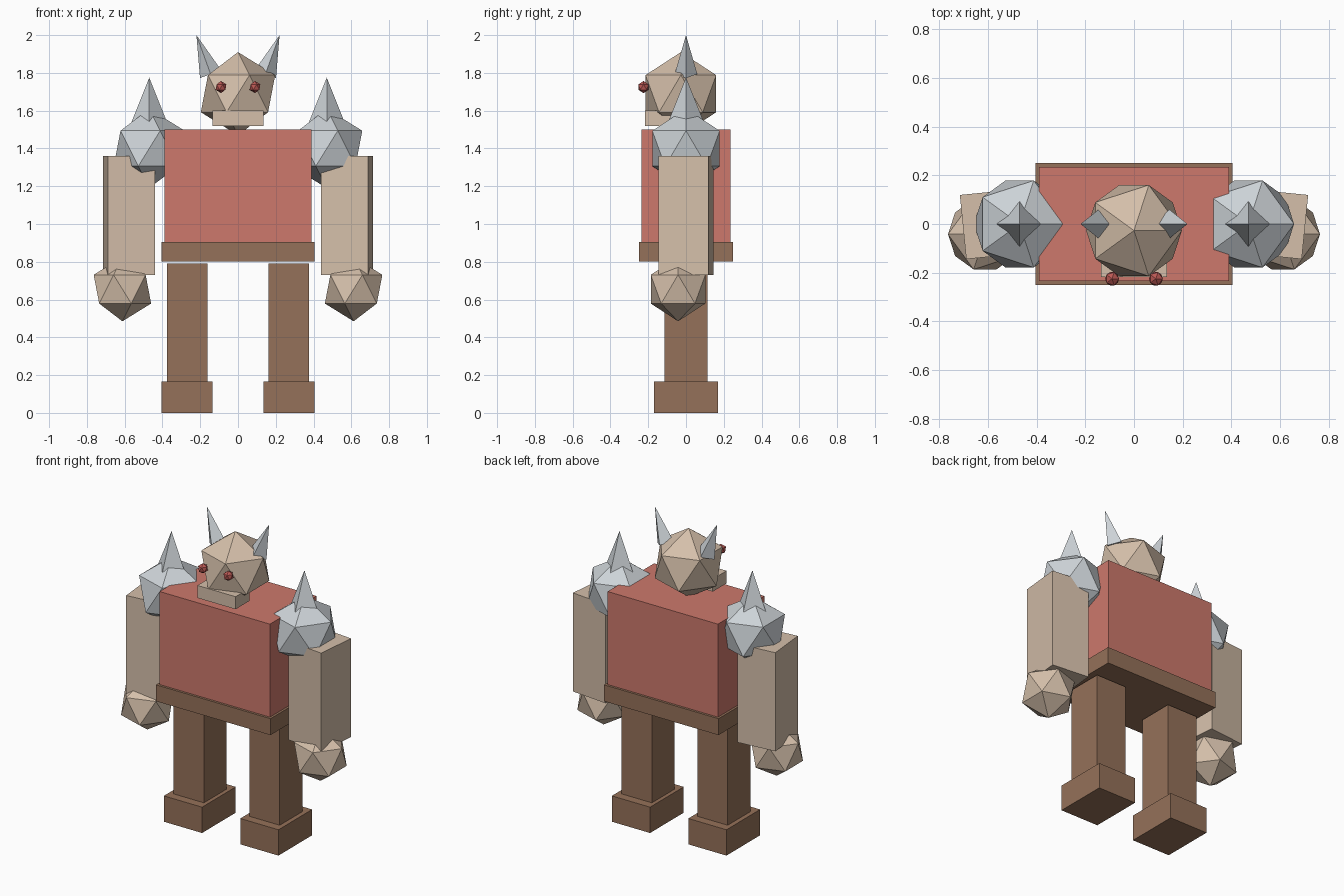
import bpy
from math import radians, sin, cos

if "Cube" in bpy.data.objects:
    bpy.data.objects.remove(bpy.data.objects["Cube"], do_unlink=True)


def material(name, rgb):
    m = bpy.data.materials.new(name)
    m.use_nodes = True
    m.diffuse_color = (*rgb, 1)
    m.node_tree.nodes["Principled BSDF"].inputs["Base Color"].default_value = (*rgb, 1)
    return m


SKIN = material("tan_skin", (0.66, 0.52, 0.40))
RED = material("red_tunic", (0.61, 0.19, 0.15))
BROWN = material("brown_leather", (0.30, 0.165, 0.10))
STEEL = material("pale_steel", (0.61, 0.65, 0.68))
EYE = material("red_eye", (0.50, 0.10, 0.09))


def finish(name, mat):
    ob = bpy.context.object
    ob.name = name
    ob.data.name = name
    ob.data.materials.append(mat)
    return ob


def box(name, mat, center, size, yaw=0):
    bpy.ops.mesh.primitive_cube_add(size=1, location=center, rotation=(0, 0, yaw))
    bpy.context.object.scale = size
    return finish(name, mat)


def ball(name, mat, center, radius, yaw=0):
    bpy.ops.mesh.primitive_ico_sphere_add(
        subdivisions=1, radius=radius, location=center, rotation=(0, 0, yaw))
    return finish(name, mat)


def spike(name, mat, tip, radius, height, lean=0):
    # four-sided cone placed by its tip, leaning sideways
    center = (tip[0] - sin(lean) * height / 2, tip[1], tip[2] - cos(lean) * height / 2)
    bpy.ops.mesh.primitive_cone_add(
        vertices=4, radius1=radius, radius2=0, depth=height,
        location=center, rotation=(0, lean, 0))
    return finish(name, mat)


# Body
box("torso", RED, (0, 0, 1.2), (0.78, 0.47, 0.6))
box("belt", BROWN, (0, 0, 0.853), (0.81, 0.5, 0.105))

# Head
ball("head", SKIN, (0, -0.027, 1.69), 0.22)
box("jaw", SKIN, (0, -0.147, 1.56), (0.27, 0.14, 0.08))

# Paired parts
for side, s in (("left", 1), ("right", -1)):
    ball(side + "_eye", EYE, (s * 0.09, -0.225, 1.725), 0.032)
    spike(side + "_horn", STEEL, (s * 0.22, 0, 2.0), 0.06, 0.22, s * radians(20))
    ball(side + "_shoulder", STEEL, (s * 0.47, 0, 1.4), 0.21)
    spike(side + "_shoulder_spike", STEEL, (s * 0.47, 0, 1.775), 0.1, 0.25)
    box(side + "_arm", SKIN, (s * 0.578, 0, 1.045), (0.25, 0.265, 0.63), s * -0.1)
    ball(side + "_hand", SKIN, (s * 0.612, -0.042, 0.655), 0.17, 0 if s > 0 else radians(180))
    box(side + "_leg", BROWN, (s * 0.268, 0, 0.475), (0.215, 0.23, 0.63))
    box(side + "_foot", BROWN, (s * 0.27, 0, 0.0825), (0.27, 0.34, 0.165))
